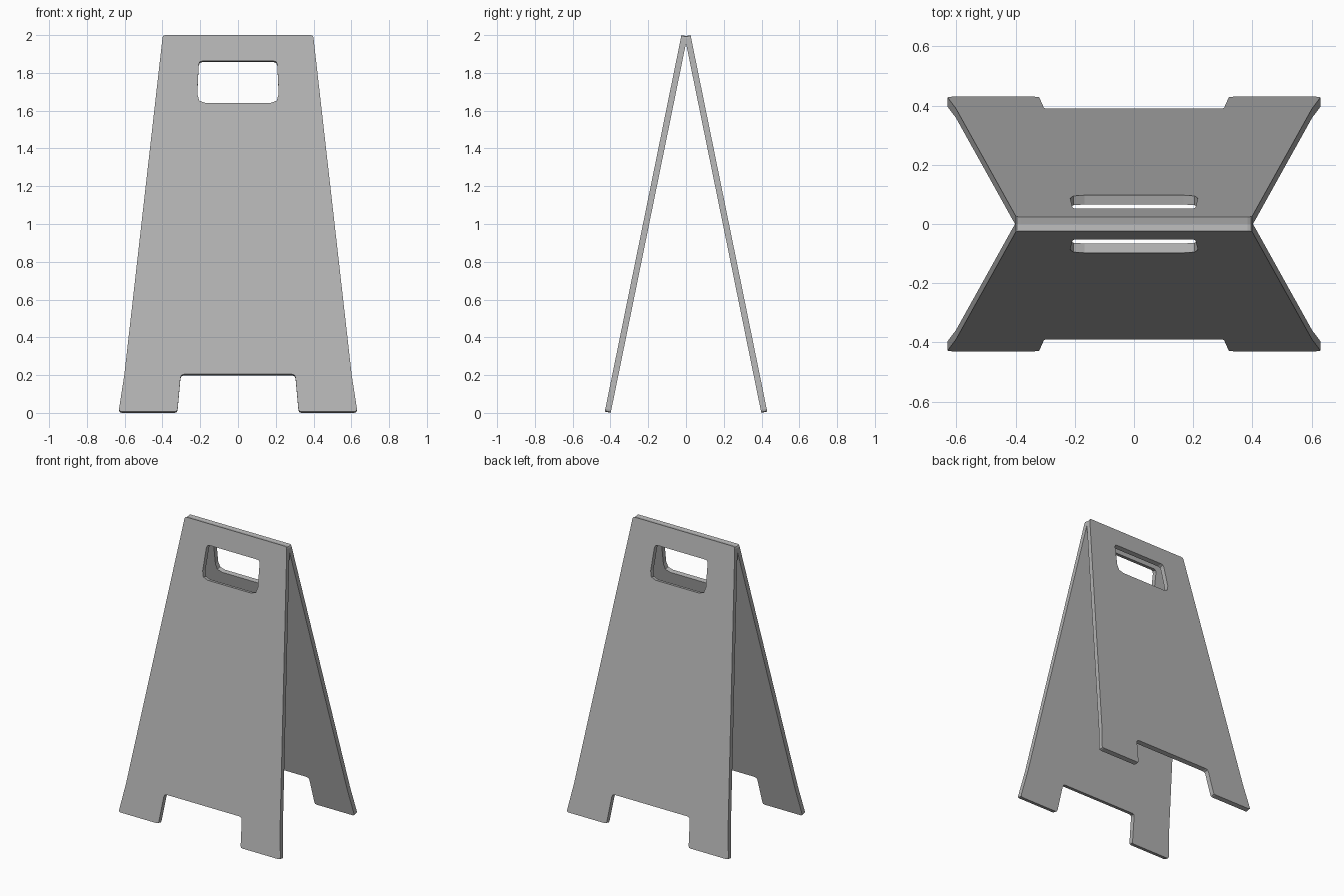
import bpy, bmesh, math
from mathutils import Vector

# Remove the default cube
cube = bpy.data.objects.get("Cube")
if cube:
    bpy.data.objects.remove(cube, do_unlink=True)

# Single grey plastic
grey = bpy.data.materials.new("plain_grey")
grey.use_nodes = True
colour = (0.45, 0.45, 0.45, 1)
grey.diffuse_color = colour
grey.node_tree.nodes["Principled BSDF"].inputs["Base Color"].default_value = colour

# Panel lean: outer face runs from foot to ridge
FOOT_Y, FOOT_Z = -0.43, 0.007
RIDGE_Y, RIDGE_Z = -0.024, 2.0
THICKNESS = 0.032
lean = Vector((0, RIDGE_Y - FOOT_Y, RIDGE_Z - FOOT_Z))
up = lean.normalized()
inward = Vector((0, up.z, -up.y))


def rounded(corners, segments=2):
    """Round each (x, z, radius) corner of a closed outline."""
    points = []
    for i, (x, z, radius) in enumerate(corners):
        here = Vector((x, z))
        if not radius:
            points.append(here)
            continue
        before = Vector(corners[i - 1][:2])
        after = Vector(corners[(i + 1) % len(corners)][:2])
        a = here + (before - here).normalized() * radius
        b = here + (after - here).normalized() * radius
        for k in range(segments + 1):
            t = k / segments
            points.append(a * (1 - t) ** 2 + here * 2 * t * (1 - t) + b * t * t)
    return points


def symmetric(half):
    """Complete a right-hand half outline with its left-hand reflection."""
    return half + [(-x, z, r) for x, z, r in reversed(half)]


# Board outline with feet, and the hand hole
board = symmetric([(0.303, 0.205, 0.018), (0.321, FOOT_Z, 0.013),
                   (0.632, FOOT_Z, 0.015), (0.602, 0.2, 0),
                   (0.398, RIDGE_Z, 0.014)])
handle = symmetric([(0.218, 1.64, 0.05), (0.207, 1.864, 0.02)])

# Fill the outline, leaving the hole open, then thicken inward
bm = bmesh.new()
for outline in (rounded(board), rounded(handle)):
    verts = []
    for p in outline:
        t = (p.y - FOOT_Z) / lean.z
        verts.append(bm.verts.new(Vector((p.x, FOOT_Y, FOOT_Z)) + lean * t))
    for i, v in enumerate(verts):
        bm.edges.new((verts[i - 1], v))
bmesh.ops.triangle_fill(bm, edges=bm.edges[:], use_beauty=True)
bmesh.ops.dissolve_limit(bm, angle_limit=math.radians(1),
                         verts=[], edges=[e for e in bm.edges if len(e.link_faces) == 2])
result = bmesh.ops.extrude_face_region(bm, geom=bm.faces[:], use_keep_orig=True)
moved = [g for g in result["geom"] if isinstance(g, bmesh.types.BMVert)]
bmesh.ops.translate(bm, verts=moved, vec=inward * THICKNESS)
bmesh.ops.recalc_face_normals(bm, faces=bm.faces[:])

# Trim at the ridge so the two boards meet on the centre plane
bmesh.ops.bisect_plane(bm, geom=bm.verts[:] + bm.edges[:] + bm.faces[:], dist=1e-5,
                       plane_co=(0, 0, 0), plane_no=(0, 1, 0), clear_outer=True)
mesh = bpy.data.meshes.new("folding_sign_boards")
bm.to_mesh(mesh)
bm.free()
mesh.materials.append(grey)
sign = bpy.data.objects.new("folding_sign_boards", mesh)
bpy.context.collection.objects.link(sign)

# Back board mirrors the front one
mirror = sign.modifiers.new("back_board", "MIRROR")
mirror.use_axis = (False, True, False)
mirror.use_clip = True
